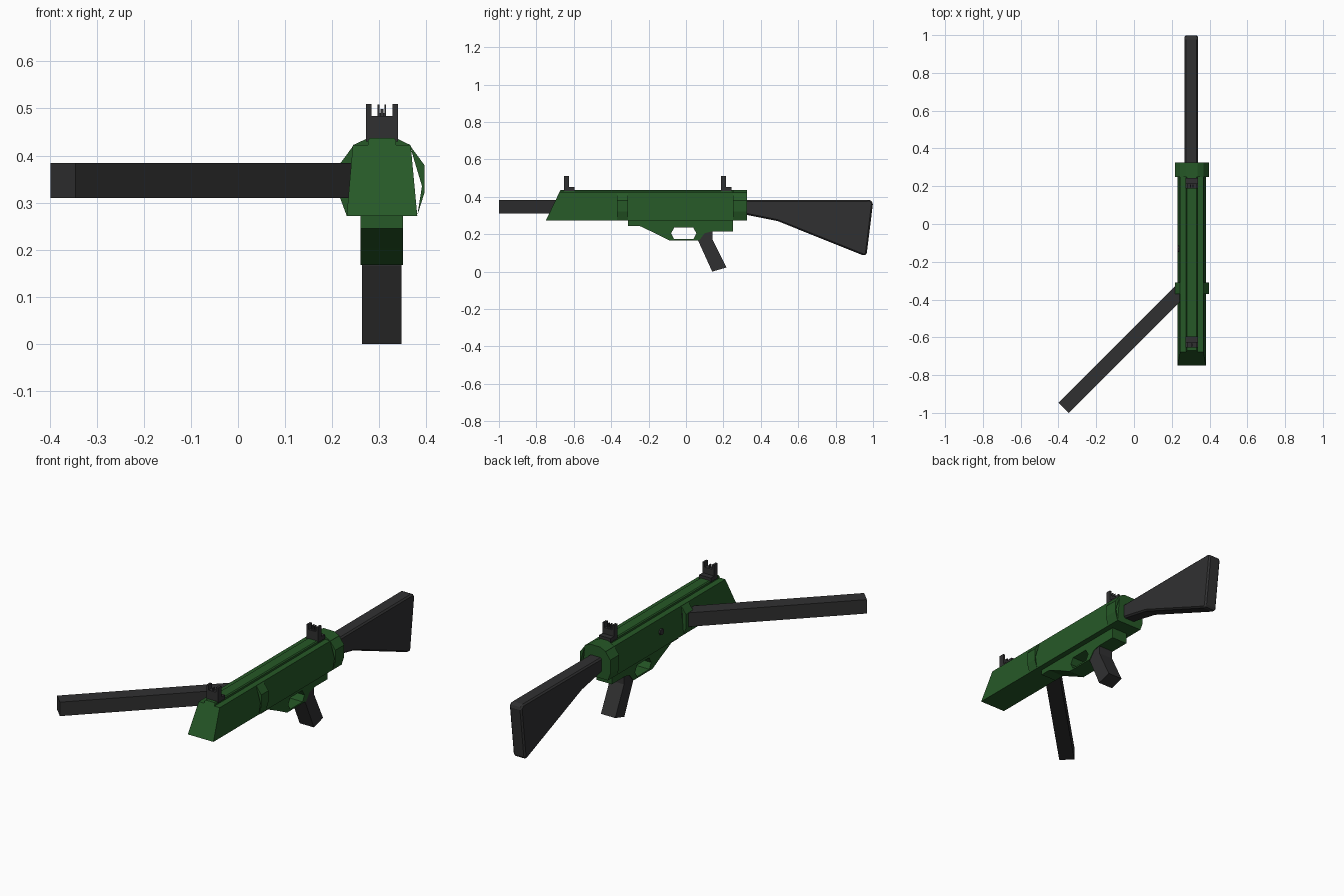
import bpy, bmesh, math
from mathutils import Vector

CX = 0.306  # centre line of the body


def material(name, rgb):
    m = bpy.data.materials.new(name)
    m.diffuse_color = (*rgb, 1)
    return m


GREEN = material("olive green", (0.019, 0.098, 0.020))
BLACK = material("charcoal", (0.030, 0.030, 0.031))


def prism(name, pts, a, b, axis, mat, bevel=0):
    """Extrude a profile from a to b: (y, z) along x, or (x, z) along y."""
    place = (lambda p, t: (t, p[0], p[1])) if axis == 'x' else (lambda p, t: (p[0], t, p[1]))
    bm = bmesh.new()
    lo = [bm.verts.new(place(p, a)) for p in pts]
    hi = [bm.verts.new(place(p, b)) for p in pts]
    bm.faces.new(lo)
    bm.faces.new(hi[::-1])
    for i in range(len(pts)):
        j = (i + 1) % len(pts)
        bm.faces.new((lo[i], hi[i], hi[j], lo[j]))
    bmesh.ops.recalc_face_normals(bm, faces=bm.faces)
    me = bpy.data.meshes.new(name)
    bm.to_mesh(me)
    bm.free()
    me.materials.append(mat)
    ob = bpy.data.objects.new(name, me)
    bpy.context.collection.objects.link(ob)
    if bevel:
        mod = ob.modifiers.new("bevel", 'BEVEL')
        mod.width, mod.segments, mod.limit_method = bevel, 1, 'ANGLE'
    return ob


def box(name, x, y, z, mat):
    return prism(name, [(x[0], z[0]), (x[1], z[0]), (x[1], z[1]), (x[0], z[1])], y[0], y[1], 'y', mat)


def slant_front(ob):
    """Lean the front end back with height."""
    for v in ob.data.vertices:
        if v.co.y < -0.5:
            v.co.y = -0.75 + (v.co.z - 0.272) * 0.48


# Body and raised top rail with a slanted front
body = prism("body", [(0.231, 0.272), (0.381, 0.272), (0.367, 0.422), (0.244, 0.422)],
             -0.75, 0.32, 'y', GREEN)
rail = prism("top_rail", [(0.276, 0.41), (0.336, 0.41), (0.336, 0.432), (0.331, 0.437),
                          (0.281, 0.437), (0.276, 0.432)], -0.75, 0.32, 'y', GREEN)
for ob in (body, rail):
    slant_front(ob)

# Collars: solid on the left, thin open band on the right
for name, y0, y1 in (("front_collar", -0.37, -0.31), ("rear_collar", 0.25, 0.325)):
    prism(name + "_left", [(0.246, 0.422), (0.217, 0.383), (0.217, 0.31), (0.231, 0.272),
                           (0.26, 0.272), (0.26, 0.422)], y0, y1, 'y', GREEN)
    prism(name + "_right", [(0.365, 0.422), (0.396, 0.38), (0.396, 0.32), (0.381, 0.272),
                            (0.391, 0.335)], y0, y1, 'y', GREEN)
prism("rear_cap", [(0.231, 0.272), (0.381, 0.272), (0.367, 0.422), (0.336, 0.437),
                   (0.276, 0.437), (0.244, 0.422)], 0.25, 0.325, 'y', GREEN)

# Lower housing, split at the hole centre line so the opening is real
HOLE = [(-0.08, 0.205), (-0.062, 0.236), (0.038, 0.236), (0.056, 0.205)]
prism("lower_housing", [(-0.31, 0.28), (-0.31, 0.245), (-0.25, 0.245), (-0.165, 0.205)] + HOLE +
      [(0.10, 0.205), (0.14, 0.215), (0.25, 0.215), (0.25, 0.28)], 0.26, 0.351, 'x', GREEN)
prism("finger_guard", [(-0.165, 0.205), (-0.09, 0.167), (0.07, 0.167), (0.10, 0.205),
                       (0.056, 0.205), (0.040, 0.175), (-0.064, 0.175), (-0.08, 0.205)],
      0.26, 0.351, 'x', GREEN)

# Grip
prism("grip", [(0.056, 0.22), (0.065, 0.165), (0.14, 0.0), (0.216, 0.022), (0.142, 0.172),
               (0.142, 0.22)], 0.264, 0.348, 'x', BLACK)

# Stock
prism("stock", [(0.30, 0.382), (0.985, 0.384), (1.0, 0.368), (0.966, 0.092), (0.952, 0.085),
                (0.49, 0.27), (0.32, 0.304), (0.30, 0.304)], 0.267, 0.339, 'x', BLACK, 0.012)

# Long side magazine running diagonally forward
d = Vector((math.sqrt(0.5), math.sqrt(0.5), 0))
mag = box("side_magazine", (-0.038, 0.038), (0, 0.91), (0.31, 0.384), BLACK)
mag.rotation_euler = (0, 0, -math.pi / 4)
mag.location = (-0.372, -0.973, 0)

# Sights: base, post block, two ears and an aiming piece
for name, y in (("front_sight", -0.653), ("rear_sight", 0.187)):
    box(name + "_base", (0.272, 0.340), (y, y + 0.057), (0.43, 0.452), BLACK)
    box(name + "_block", (0.272, 0.340), (y, y + 0.028), (0.43, 0.484), BLACK)
    for side in (-1, 1):
        x = CX + side * 0.028
        box(name + "_ear", (x - 0.006, x + 0.006), (y, y + 0.028), (0.48, 0.51), BLACK)
box("front_sight_post", (0.303, 0.309), (-0.648, -0.632), (0.48, 0.499), BLACK)
for side in (-1, 1):
    x = CX + side * 0.007
    box("rear_sight_prong", (x - 0.002, x + 0.002), (0.192, 0.21), (0.48, 0.508), BLACK)
box("rear_sight_bridge", (0.299, 0.313), (0.192, 0.21), (0.484, 0.490), BLACK)

# Small dark button on the left flank
prism("side_button", [(-0.13 + 0.017 * math.cos(k * math.pi / 4),
                       0.355 + 0.017 * math.sin(k * math.pi / 4)) for k in range(8)],
      0.231, 0.25, 'x', BLACK)
